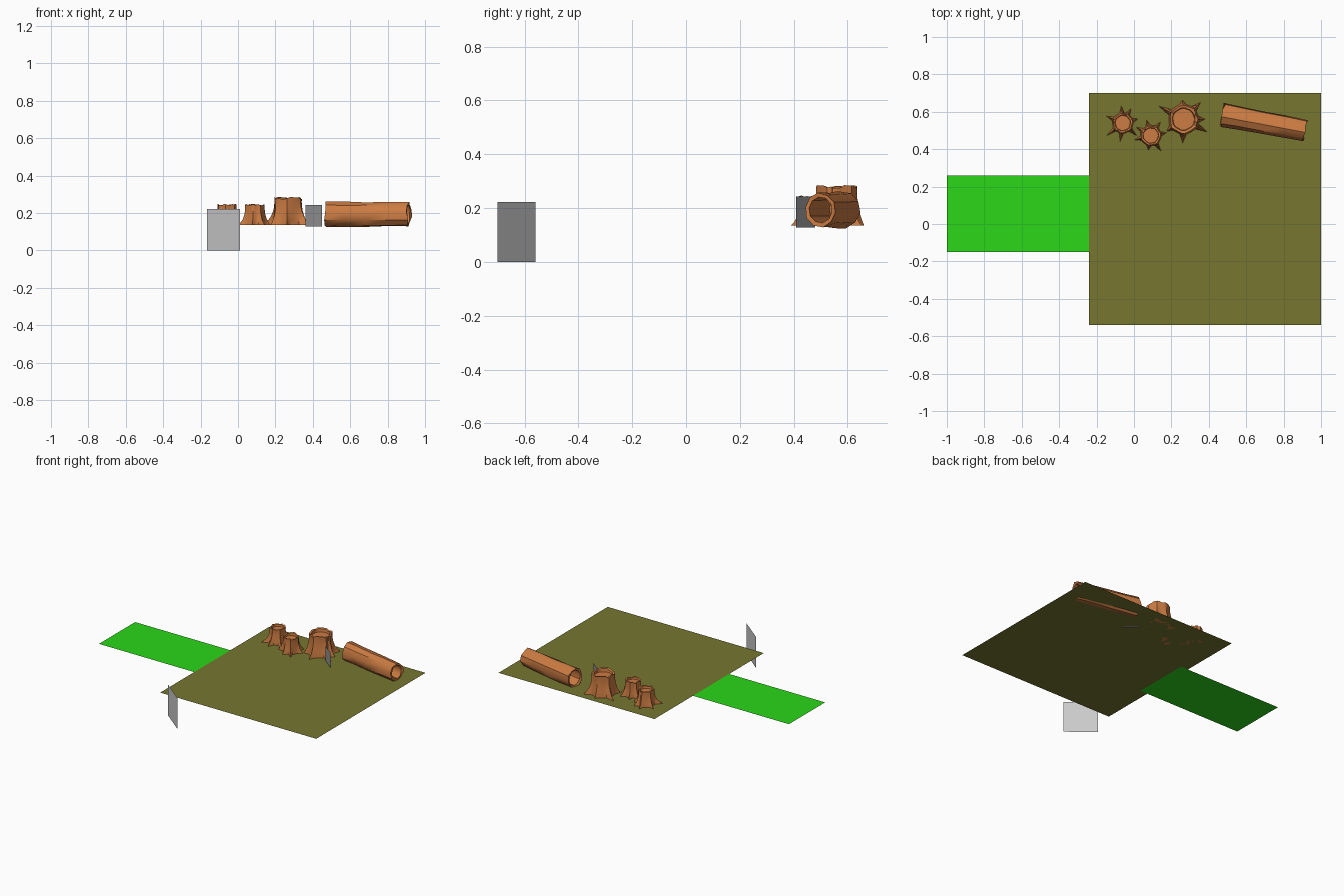
import bpy, bmesh, math, random
from mathutils import Vector

if "Cube" in bpy.data.objects:
    bpy.data.objects.remove(bpy.data.objects["Cube"])

random.seed(4)
GROUND = 0.135


def material(name, rgb):
    m = bpy.data.materials.new(name)
    m.diffuse_color = (*rgb, 1)
    m.use_nodes = True
    m.node_tree.nodes["Principled BSDF"].inputs["Base Color"].default_value = m.diffuse_color
    return m


wood = material("wood", (0.6, 0.2, 0.055))
earth = material("earth", (0.18, 0.18, 0.03))
grass = material("grass", (0.025, 0.68, 0.01))
dark = material("dark_grey", (0.3, 0.3, 0.3))


def finish(name, bm, mat=None, smooth=False):
    bmesh.ops.recalc_face_normals(bm, faces=bm.faces[:])
    me = bpy.data.meshes.new(name)
    bm.to_mesh(me)
    bm.free()
    ob = bpy.data.objects.new(name, me)
    bpy.context.collection.objects.link(ob)
    if mat:
        me.materials.append(mat)
    if smooth:
        bpy.ops.object.select_all(action='DESELECT')
        ob.select_set(True)
        bpy.context.view_layer.objects.active = ob
        bpy.ops.object.shade_smooth_by_angle(angle=math.radians(35))
    return ob


def quad(name, pts, mat=None):
    me = bpy.data.meshes.new(name)
    me.from_pydata(pts, [], [(0, 1, 2, 3)])
    ob = bpy.data.objects.new(name, me)
    bpy.context.collection.objects.link(ob)
    if mat:
        me.materials.append(mat)


def flat(name, x0, x1, y0, y1, z, mat):
    quad(name, [(x0, y0, z), (x1, y0, z), (x1, y1, z), (x0, y1, z)], mat)


def card(name, a, b, z0, z1, mat=None):
    quad(name, [(*a, z0), (*b, z0), (*b, z1), (*a, z1)], mat)


def bridge(bm, a, b):
    n = len(a)
    for i in range(n):
        bm.faces.new((a[i], a[(i + 1) % n], b[(i + 1) % n], b[i]))


# ground sheets
flat("ground", -0.24, 1.0, -0.54, 0.70, GROUND, earth)
flat("grass_path", -1.0, -0.18, -0.15, 0.26, GROUND - 0.002, grass)

# upright cards
card("front_card", (-0.165, -0.56), (0.01, -0.70), 0, 0.222)
card("back_card", (0.36, 0.48), (0.45, 0.408), 0.128, 0.243, dark)


# tree stumps: fluted trunk, pointed roots, recessed cut top
def stump(name, cx, cy, top_r, height, roots):
    bm = bmesh.new()
    roots = sorted(roots)
    # (height fraction, trunk radius factor, root reach)
    levels = [(0, 1.05, 1), (0.1, 1.04, 0.72), (0.28, 1.0, 0.36),
              (0.55, 0.94, 0.15), (0.85, 0.93, 0.07), (1, 0.95, 0.07)]
    angles = []
    for i, (a, r) in enumerate(roots):
        nxt = roots[(i + 1) % len(roots)][0] + (360 if i == len(roots) - 1 else 0)
        angles += [(a - 12, 0), (a, r), (a + 12, 0), ((a + nxt) / 2, -1)]
    jag = [random.uniform(-0.06, 0.03) for _ in angles]

    def ring(radius, z, reach=0, jagged=0):
        out = []
        for (a, tip), j in zip(angles, jag):
            r = radius
            if tip > 0:
                r += (tip - radius) * reach
            elif tip < 0:
                r *= 0.96
            t = math.radians(a)
            out.append(bm.verts.new((cx + r * math.cos(t), cy + r * math.sin(t),
                                     GROUND + z + j * height * jagged)))
        return out

    rings = [ring(top_r * k, height * f, reach, f == 1) for f, k, reach in levels]
    rings.append(ring(top_r * 0.78, height * 0.98, 0, 1))
    rings.append(ring(top_r * 0.74, height * 0.84))
    for a, b in zip(rings, rings[1:]):
        bridge(bm, a, b)
    bm.faces.new(rings[0])
    bm.faces.new(rings[-1])
    finish(name, bm, wood, True)


stump("large_stump", 0.265, 0.56, 0.078, 0.147,
      [(152, .15), (93, .103), (45, .13), (0, .115), (-28, .145), (-92, .127), (-145, .11)])
stump("left_stump", -0.06, 0.54, 0.054, 0.11,
      [(157, .094), (95, .092), (60, .09), (15, .085), (-42, .1), (-98, .1), (-142, .108)])
stump("middle_stump", 0.09, 0.473, 0.054, 0.11,
      [(150, .09), (105, .085), (55, .09), (10, .085), (-57, .1), (-100, .08), (-165, .09)])

# hollow fallen log: outer skin and inner bore joined at ragged rims
bm = bmesh.new()
a, b = Vector((0.473, 0.583, 0.194)), Vector((0.916, 0.499, 0.193))
axis = (b - a).normalized()
side = axis.cross(Vector((0, 0, 1))).normalized()
SIDES = 10


def log_ring(t, k, wobble, ragged):
    ry, rz = (0.066 - 0.009 * t) * k, (0.069 - 0.006 * t) * k
    out = []
    for i in range(SIDES):
        ang = 2 * math.pi * (i + 0.25) / SIDES
        w = 1 + random.uniform(-wobble, wobble)
        out.append(bm.verts.new(a.lerp(b, t) + axis * random.uniform(-ragged, ragged)
                                + side * ry * w * math.cos(ang)
                                + Vector((0, 0, rz * w * math.sin(ang)))))
    return out


skin = [log_ring(t, 1, 0.04, 0.006) for t in (0, 0.22, 0.48, 0.74, 1)]
bore = [log_ring(t, 0.76, 0.02, 0.003) for t in (0.99, 0.5, 0.01)]
loops = skin + bore
for i in range(len(loops)):
    bridge(bm, loops[i], loops[(i + 1) % len(loops)])
finish("hollow_log", bm, wood, True)
